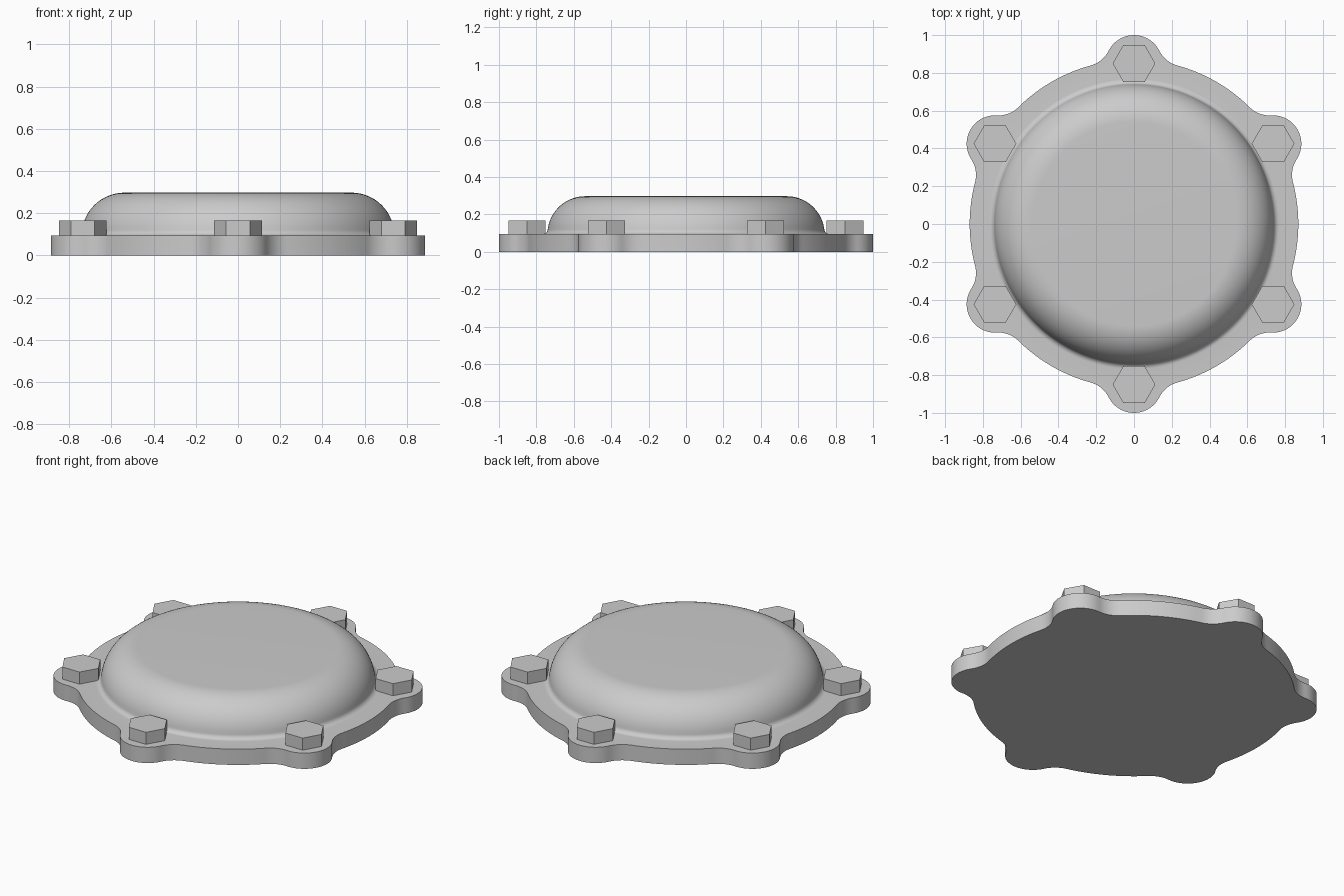
import bpy
import bmesh
from math import sin, cos, pi, acos, asin, atan2, sqrt, radians

if "Cube" in bpy.data.objects:
    bpy.data.objects.remove(bpy.data.objects["Cube"])

# One grey metal for everything
metal = bpy.data.materials.new("grey metal")
metal.use_nodes = True
grey = (0.6, 0.6, 0.6, 1)
metal.diffuse_color = grey
metal.node_tree.nodes["Principled BSDF"].inputs["Base Color"].default_value = grey

FLANGE_TOP = 0.094
DOME_TOP = 0.297
BOLT_TOP = 0.166
BOLT_RING = 0.85      # distance of the bolts from the centre


def finish(bm, name):
    bmesh.ops.recalc_face_normals(bm, faces=bm.faces)
    mesh = bpy.data.meshes.new(name)
    bm.to_mesh(mesh)
    bm.free()
    mesh.materials.append(metal)
    obj = bpy.data.objects.new(name, mesh)
    bpy.context.collection.objects.link(obj)
    return obj


def arc(cx, cy, r, a0, a1, n):
    return [(cx + r * cos(a0 + (a1 - a0) * i / n),
             cy + r * sin(a0 + (a1 - a0) * i / n)) for i in range(n + 1)]


def flange_outline():
    """Round plate with six filleted lobes, as (angle, radius) pairs."""
    plate, lobe, fillet = 0.87, 0.15, 0.15
    d = plate + fillet
    t = acos((d * d + BOLT_RING ** 2 - (lobe + fillet) ** 2) / (2 * d * BOLT_RING))
    fx, fy = d * cos(t), d * sin(t)
    to_lobe = atan2(fy, fx - BOLT_RING)
    # Half a lobe, its fillet, then the plate rim up to halfway to the next lobe
    half = arc(BOLT_RING, 0, lobe, 0, to_lobe, 12)
    half += arc(fx, fy, fillet, to_lobe - pi, t - pi, 10)[1:] if to_lobe < t \
        else arc(fx, fy, fillet, to_lobe + pi, t + pi, 10)[1:]
    half += arc(0, 0, plate, t, pi / 6, 8)[1:]
    half = [(atan2(y, x), sqrt(x * x + y * y)) for x, y in half]
    sector = [(-a, r) for a, r in half[-2:0:-1]] + half
    return [(a + radians(30 + 60 * k), r) for k in range(6) for a, r in sector]


# Flange and dome share one closed body
outline = flange_outline()
bend, fillet, flat = DOME_TOP - FLANGE_TOP, 0.03, 0.538
touch = asin(fillet / (bend + fillet))
foot = flat + (bend + fillet) * cos(touch)
profile = arc(foot, FLANGE_TOP + fillet, fillet, -pi / 2, -pi + touch, 8)
profile += arc(flat, FLANGE_TOP, bend, touch, pi / 2, 20)[1:]

bm = bmesh.new()
rings = [[bm.verts.new((r * cos(a), r * sin(a), z)) for a, r in outline]
         for z in (0, FLANGE_TOP)]
rings += [[bm.verts.new((r * cos(a), r * sin(a), z)) for a, _ in outline]
          for r, z in profile]
count = len(outline)
for low, high in zip(rings, rings[1:]):
    for i in range(count):
        j = (i + 1) % count
        bm.faces.new((low[i], low[j], high[j], high[i]))
bm.faces.new(rings[0])
bm.faces.new(rings[-1])
body = finish(bm, "domed_cover")
bpy.context.view_layer.objects.active = body
body.select_set(True)
bpy.ops.object.shade_smooth_by_angle(angle=radians(30))
body.select_set(False)

# Six hexagonal bolt heads, one on each lobe
for k in range(6):
    angle = radians(30 + 60 * k)
    bm = bmesh.new()
    height = BOLT_TOP - FLANGE_TOP
    ring = [bm.verts.new((0.113 * cos(i * pi / 3), 0.113 * sin(i * pi / 3), 0))
            for i in range(6)]
    base = bm.faces.new(ring)
    top = bmesh.ops.extrude_face_region(bm, geom=[base], use_keep_orig=True)
    bmesh.ops.translate(bm, vec=(0, 0, height),
                        verts=[v for v in top["geom"] if isinstance(v, bmesh.types.BMVert)])
    bolt = finish(bm, f"bolt_head_{k + 1}")
    bolt.location = (BOLT_RING * cos(angle), BOLT_RING * sin(angle), FLANGE_TOP)
